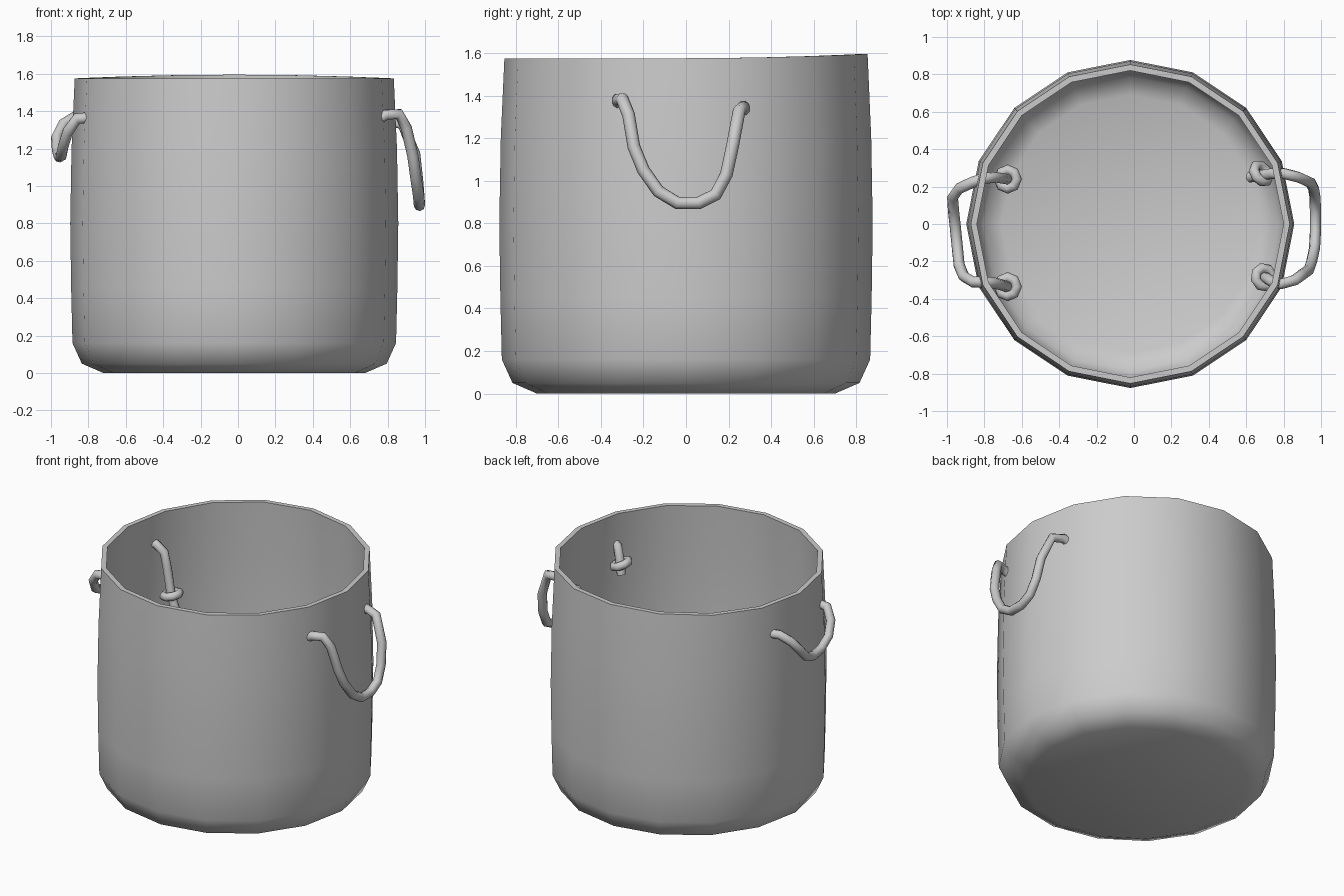
import bpy, bmesh, math
from mathutils import Vector

if "Cube" in bpy.data.objects:
    bpy.data.objects.remove(bpy.data.objects["Cube"])

SIDES, CX = 16, -0.02
ROPE = 0.03


def smooth(obj, angle=50):
    bpy.ops.object.select_all(action='DESELECT')
    obj.select_set(True)
    bpy.context.view_layer.objects.active = obj
    bpy.ops.object.shade_smooth_by_angle(angle=math.radians(angle))


# Basket body: one closed lathe, outside then inside, with a slightly raised back rim
profile = [(0.70, 0), (0.815, 0.05), (0.865, 0.16), (0.872, 0.45), (0.877, 0.80),
           (0.87, 1.2), (0.853, 1.575),
           (0.82, 1.575), (0.838, 1.2), (0.844, 0.80), (0.838, 0.45), (0.83, 0.18),
           (0.785, 0.08), (0.69, 0.04)]
bm = bmesh.new()
rings = []
for r, z in profile:
    ring = []
    for i in range(SIDES):
        a = 2 * math.pi * i / SIDES
        lift = 0.02 * max(0, math.sin(a)) ** 2 if z > 1.5 else 0
        ring.append(bm.verts.new((CX + r * math.cos(a), r * math.sin(a), z + lift)))
    rings.append(ring)
for lo, hi in zip(rings, rings[1:]):
    for i in range(SIDES):
        j = (i + 1) % SIDES
        bm.faces.new((lo[i], lo[j], hi[j], hi[i]))
bm.faces.new(rings[0][::-1])
bm.faces.new(rings[-1])
bmesh.ops.recalc_face_normals(bm, faces=bm.faces)
mesh = bpy.data.meshes.new("basket_body")
bm.to_mesh(mesh)
bm.free()
body = bpy.data.objects.new("basket_body", mesh)
bpy.context.collection.objects.link(body)
smooth(body)


def rope(name, pts):
    cu = bpy.data.curves.new(name, 'CURVE')
    cu.dimensions = '3D'
    cu.bevel_depth = ROPE
    cu.bevel_resolution = 2
    cu.use_fill_caps = True
    sp = cu.splines.new('POLY')
    sp.points.add(len(pts) - 1)
    for p, co in zip(sp.points, pts):
        p.co = (*co, 1)
    obj = bpy.data.objects.new(name, cu)
    bpy.context.collection.objects.link(obj)
    bpy.ops.object.select_all(action='DESELECT')
    obj.select_set(True)
    bpy.context.view_layer.objects.active = obj
    bpy.ops.object.convert(target='MESH')
    smooth(bpy.context.object, 60)


def knot(name, loc, axis):
    rot = Vector(axis).to_track_quat('Z', 'Y').to_euler()
    bpy.ops.mesh.primitive_torus_add(major_segments=8, minor_segments=8, major_radius=0.05,
                                     minor_radius=0.028, location=loc, rotation=rot)
    bpy.context.object.name = name
    smooth(bpy.context.object, 60)


# Right rope handle: hangs low outside, short ends inside
rope("right_handle", [
    (0.69, -0.28, 1.18), (0.71, -0.29, 1.28), (0.74, -0.31, 1.35), (0.79, -0.32, 1.38),
    (0.86, -0.30, 1.385), (0.90, -0.27, 1.31), (0.935, -0.245, 1.16), (0.95, -0.20, 1.05),
    (0.965, -0.13, 0.95), (0.97, -0.04, 0.895), (0.97, 0.06, 0.895), (0.968, 0.14, 0.935),
    (0.96, 0.19, 1.03), (0.945, 0.22, 1.17), (0.88, 0.25, 1.33), (0.80, 0.27, 1.345),
    (0.74, 0.27, 1.31), (0.68, 0.26, 1.25), (0.62, 0.25, 1.18)])
knot("right_front_knot", (0.695, -0.285, 1.25), (0.4, 0.1, 1))
knot("right_back_knot", (0.68, 0.27, 1.25), (0.6, 0.45, 0.6))

# Left rope handle: pulled further inside, short loop outside
rope("left_handle", [
    (-0.64, -0.34, 0.95), (-0.68, -0.335, 1.06), (-0.71, -0.325, 1.22), (-0.75, -0.315, 1.33),
    (-0.81, -0.31, 1.365), (-0.86, -0.31, 1.36), (-0.91, -0.28, 1.29), (-0.935, -0.22, 1.21),
    (-0.945, -0.12, 1.16), (-0.955, -0.02, 1.155), (-0.965, 0.07, 1.19), (-0.97, 0.14, 1.26),
    (-0.935, 0.19, 1.33), (-0.87, 0.22, 1.37), (-0.80, 0.245, 1.375), (-0.74, 0.25, 1.33),
    (-0.71, 0.245, 1.22), (-0.68, 0.24, 1.06), (-0.64, 0.24, 0.95)])
knot("left_front_knot", (-0.675, -0.335, 1.06), (-0.25, 0, 1))
knot("left_back_knot", (-0.675, 0.24, 1.06), (-0.25, 0, 1))
